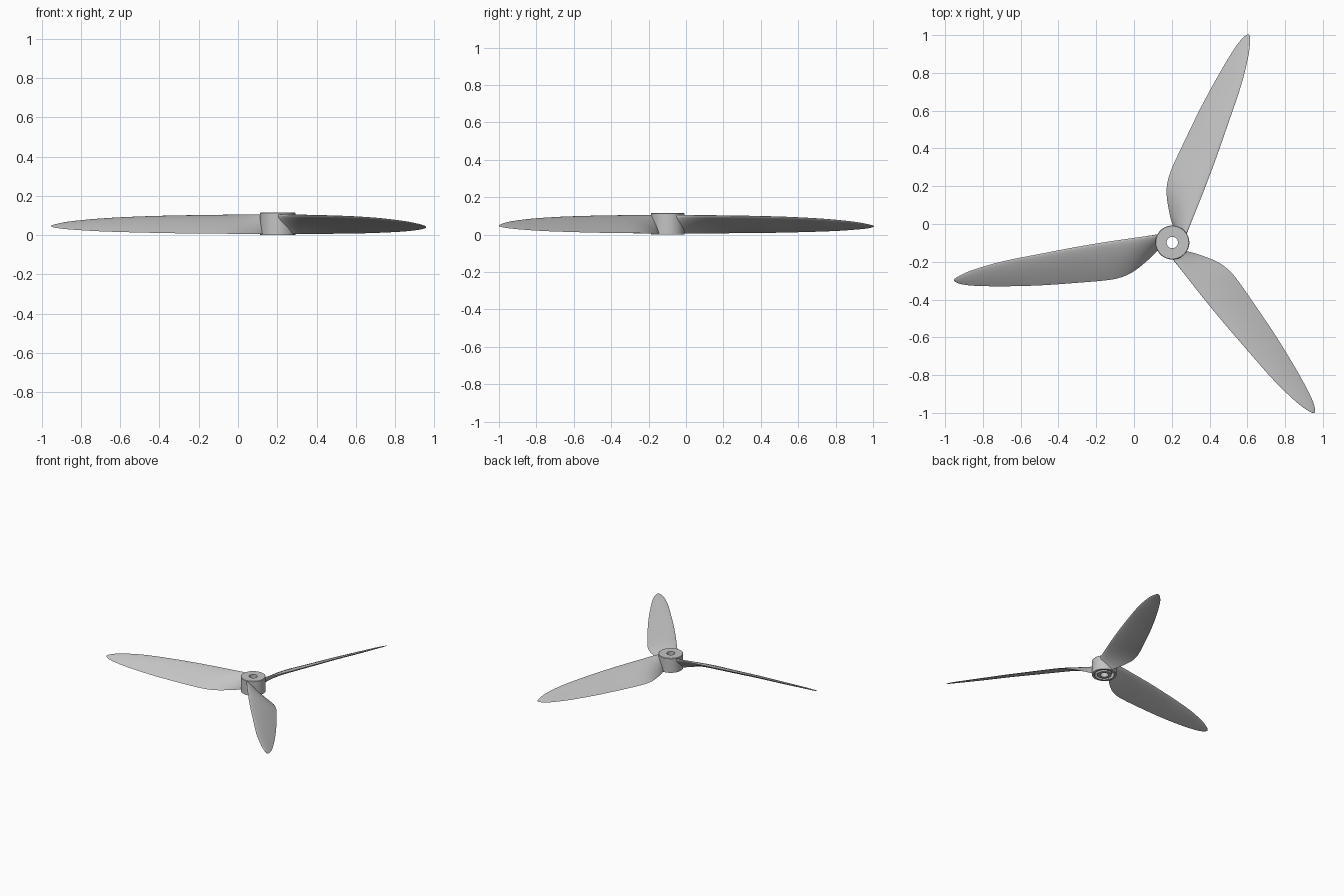
import bpy
import bmesh
import math
from mathutils import Matrix, Vector

cube = bpy.data.objects.get("Cube")
if cube:
    bpy.data.objects.remove(cube, do_unlink=True)

HUB_CENTRE = Vector((0.203, -0.098, 0.0))

grey = bpy.data.materials.new("light_grey_plastic")
grey.use_nodes = True
colour = (0.55, 0.55, 0.55, 1.0)
grey.diffuse_color = colour
grey.node_tree.nodes["Principled BSDF"].inputs["Base Color"].default_value = colour


def finish(name, bm, angle):
    """Turn a bmesh into a smooth shaded object with the part colour."""
    bmesh.ops.recalc_face_normals(bm, faces=bm.faces)
    mesh = bpy.data.meshes.new(name)
    bm.to_mesh(mesh)
    bm.free()
    mesh.materials.append(grey)
    obj = bpy.data.objects.new(name, mesh)
    bpy.context.collection.objects.link(obj)
    bpy.ops.object.select_all(action="DESELECT")
    obj.select_set(True)
    bpy.context.view_layer.objects.active = obj
    bpy.ops.object.shade_smooth_by_angle(angle=math.radians(angle))
    return obj


def bridge(bm, first, second):
    """Join two closed rings of vertices with quads."""
    count = len(first)
    for i in range(count):
        j = (i + 1) % count
        bm.faces.new((first[i], first[j], second[j], second[i]))


def lathe(name, profile, sides=64):
    """Revolve a closed profile of radius and height around the hub axis."""
    bm = bmesh.new()
    rings = []
    for radius, height in profile:
        rings.append([bm.verts.new((radius * math.cos(a), radius * math.sin(a), height))
                      for a in (math.tau * k / sides for k in range(sides))])
    for i, ring in enumerate(rings):
        bridge(bm, ring, rings[(i + 1) % len(rings)])
    obj = finish(name, bm, 30)
    obj.location = HUB_CENTRE
    return obj


def smooth_stations(rows, steps):
    """Refine the blade stations with a Catmull-Rom curve."""
    rows = [Vector(row) for row in rows]
    result = []
    for i in range(len(rows) - 1):
        b, c = rows[i], rows[i + 1]
        a = rows[i - 1] if i else b
        d = rows[i + 2] if i + 2 < len(rows) else c
        for k in range(steps):
            t = k / steps
            result.append(b + (c - a) * (t / 2)
                          + (a * 2 - b * 5 + c * 4 - d) * (t * t / 2)
                          + (b * 3 - a - c * 3 + d) * (t ** 3 / 2))
    result.append(rows[-1])
    return result


# Blade stations: span, leading y, trailing y, leading z, trailing z, thickness
STATIONS = [
    (0.05, -0.045, 0.02, 0.104, 0.005, 0.026),
    (0.08, -0.041, 0.045, 0.104, 0.005, 0.026),
    (0.12, -0.036, 0.085, 0.104, 0.005, 0.025),
    (0.20, -0.025, 0.15, 0.103, 0.006, 0.024),
    (0.27, -0.015, 0.184, 0.102, 0.007, 0.023),
    (0.35, -0.003, 0.20, 0.101, 0.008, 0.022),
    (0.50, 0.022, 0.213, 0.099, 0.009, 0.02),
    (0.70, 0.06, 0.227, 0.094, 0.013, 0.017),
    (0.90, 0.10, 0.232, 0.084, 0.019, 0.014),
    (1.05, 0.143, 0.229, 0.07, 0.028, 0.01),
    (1.12, 0.172, 0.22, 0.058, 0.035, 0.007),
    (1.15, 0.19, 0.208, 0.05, 0.041, 0.004),
    (1.157, 0.20, 0.202, 0.046, 0.044, 0.002),
]


def blade(name, angle, points=14):
    """Loft a twisted aerofoil along the stations."""
    bm = bmesh.new()
    rings = []
    for span, lead_y, trail_y, lead_z, trail_z, thick in smooth_stations(STATIONS, 4):
        lead = Vector((span, lead_y, lead_z))
        chord = Vector((span, trail_y, trail_z)) - lead
        normal = Vector((0, -chord.z, chord.y)).normalized()
        ring = []
        for k in range(2 * points):
            a = math.pi * k / points
            c = (1 - math.cos(a)) / 2
            # Rounded nose that thins toward the trailing edge
            half = thick * (math.sqrt(c) * (1 - c) * 1.25 + 0.08 * math.sin(a) ** 2)
            side = 1 if k < points else -1
            ring.append(bm.verts.new(lead + chord * c + normal * half * side))
        rings.append(ring)
    for first, second in zip(rings, rings[1:]):
        bridge(bm, first, second)
    bm.faces.new(rings[0])
    bm.faces.new(rings[-1])
    bmesh.ops.rotate(bm, cent=(0, 0, 0), verts=bm.verts,
                     matrix=Matrix.Rotation(math.radians(angle), 3, "Z"))
    obj = finish(name, bm, 50)
    obj.location = HUB_CENTRE
    return obj


# Hub with a shaft bore and a ring-shaped recess underneath
lathe("hub", [(0.03, 0.115), (0.087, 0.115), (0.09, 0.112), (0.09, 0.0),
              (0.072, 0.0), (0.072, 0.05), (0.052, 0.05), (0.052, 0.0),
              (0.03, 0.0)])

# Three identical blades
for blade_name, turn in (("back_blade", 60), ("right_blade", 180), ("front_blade", -60)):
    blade(blade_name, turn)
